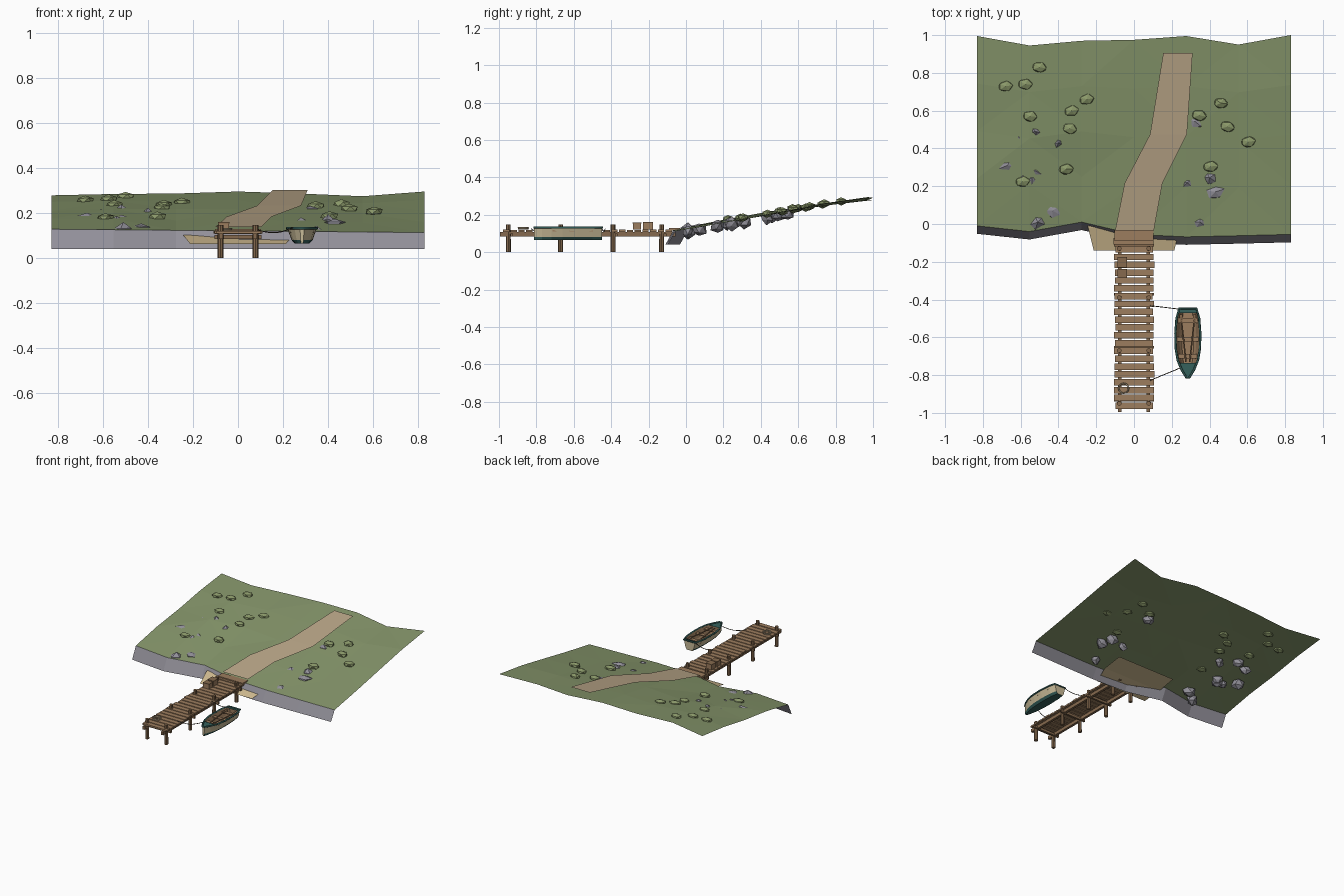
import bpy, bmesh, math, random
from mathutils import Vector, Matrix

random.seed(4)
if "Cube" in bpy.data.objects:
    bpy.data.objects.remove(bpy.data.objects["Cube"])


def material(name, hexcode):
    srgb = [int(hexcode[i:i + 2], 16) / 255 for i in (0, 2, 4)]
    col = [((c + .055) / 1.055) ** 2.4 for c in srgb] + [1]
    m = bpy.data.materials.new(name)
    m.use_nodes = True
    m.diffuse_color = col
    m.node_tree.nodes["Principled BSDF"].inputs["Base Color"].default_value = col
    return m


GRASS = material("grass green", "86966b")
STONE = material("stone grey", "918f98")
EARTH = material("path earth", "b9a688")
SAND = material("sand", "d2bd92")
PLANK = material("plank wood", "9c7d5e")
POST = material("post wood", "866a4e")
TEAL = material("boat teal", "35615c")
CREAM = material("boat cream", "c9bb98")
ROPE = material("rope dark", "4b4438")
BUSH = material("bush green", "8a9869")


def finish(bm, name, *mats):
    me = bpy.data.meshes.new(name)
    bm.to_mesh(me)
    bm.free()
    ob = bpy.data.objects.new(name, me)
    bpy.context.collection.objects.link(ob)
    for m in mats:
        me.materials.append(m)
    return ob


def box(name, center, size, mat):
    bm = bmesh.new()
    bmesh.ops.create_cube(bm, size=1, matrix=Matrix.Translation(center) @ Matrix.Diagonal((*size, 1)))
    return finish(bm, name, mat)


def loft(bm, rows):
    """Bridge rows of points with quads; returns the faces, row by row."""
    vs = [[bm.verts.new(p) for p in r] for r in rows]
    return [[bm.faces.new((a[i], a[i + 1], b[i + 1], b[i])) for i in range(len(a) - 1)]
            for a, b in zip(vs, vs[1:])]


def tube(name, pts, radius, mat, closed=False):
    cu = bpy.data.curves.new(name, "CURVE")
    cu.dimensions = "3D"
    cu.bevel_depth = radius
    cu.bevel_resolution = 1
    cu.use_fill_caps = True
    sp = cu.splines.new("POLY")
    sp.points.add(len(pts) - 1)
    for p, q in zip(sp.points, pts):
        p.co = (*q, 1)
    sp.use_cyclic_u = closed
    cu.materials.append(mat)
    ob = bpy.data.objects.new(name, cu)
    bpy.context.collection.objects.link(ob)
    return ob


def lerp_list(vals, t):
    t = min(max(t, 0), 1) * (len(vals) - 1)
    i = min(int(t), len(vals) - 2)
    return vals[i] + (vals[i + 1] - vals[i]) * (t - i)


# Sloping meadow with a stone bank along the shore
SHORE = [-.01, -.04, .01, -.055, -.068, -.062, -.055]
BACK = [.995, .945, .97, .975, .995, .95, 1.0]
BACK_DZ = [-.01, -.004, -.002, .007, -.002, -.014, .007]
SLOPE = [.12, .168, .212, .253, .288]


def ground(x, y):
    u = (x + .83) / 1.66
    y0, y1 = lerp_list(SHORE, u), lerp_list(BACK, u)
    t = (y - y0) / (y1 - y0)
    return lerp_list(SLOPE, t) + t * lerp_list(BACK_DZ, u) - (1 - t) * .009 * x


cols = range(7)
rows = []
for r in range(5):
    row = []
    for c in cols:
        x, t = -.83 + c * 1.66 / 6, r / 4
        y = SHORE[c] + (BACK[c] - SHORE[c]) * t
        rough = .007 if 0 < r < 4 and c not in (3, 4) else 0
        row.append((x, y, ground(x, y) + random.uniform(-rough, rough)))
    rows.append(row)
bm = bmesh.new()
loft(bm, rows)
bmesh.ops.triangulate(bm, faces=bm.faces[:])
finish(bm, "meadow", GRASS)
bm = bmesh.new()
loft(bm, [[(x, y - .042, .04) for x, y, z in rows[0]], rows[0]])
finish(bm, "stone_bank", STONE)

# Sand below the bank and the winding footpath
bm = bmesh.new()
loft(bm, [[(-w, y, z), (w, y, z)] for w, y, z in
          [(.213, -.14, .062), (.243, -.02, .1), (.24, .13, .125)]])
finish(bm, "sand_patch", SAND)
bm = bmesh.new()
loft(bm, [[(a, y, z), (b, y, z)] for a, b, y, z in
          [(-.1, .105, -.035, .138), (-.05, .15, .215, .183),
           (.085, .28, .475, .232), (.155, .31, .905, .302)]])
finish(bm, "footpath", EARTH)


# Half-buried rocks and low bushes
def lump(name, x, y, size, dz, jitter, mat):
    bm = bmesh.new()
    bmesh.ops.create_icosphere(bm, subdivisions=1, radius=1)
    for v in bm.verts:
        v.co *= random.uniform(1 - jitter, 1 + jitter)
    turn = Matrix.Rotation(random.uniform(-1, 1) * jitter * 4, 4, "Z")
    bm.transform(Matrix.Translation((x, y, ground(x, y) + dz)) @ turn @ Matrix.Diagonal((*size, 1)))
    finish(bm, name, mat)


ROCKS = [(-.61, .46), (-.52, .49), (-.4, .43), (-.67, .31), (-.52, .28), (-.59, .25), (-.54, .24),
         (-.43, .07), (-.51, .01), (.28, .22), (.43, .17), (.35, .01), (.32, .545), (.4, .245)]
for x, y in ROCKS:
    s = random.uniform(.85, 1.2)
    lump("rock", x, y, (.042 * s, .03 * s, .034 * s), -.02, .22, STONE)
BUSHES = [(-.68, .73), (-.575, .74), (-.5, .83), (-.55, .57), (-.33, .6), (-.25, .66), (-.34, .505),
          (-.36, .29), (-.59, .225), (.46, .64), (.345, .575), (.495, .515), (.605, .435), (.405, .305)]
for x, y in BUSHES:
    lump("bush", x, y, (.043, .031, .022), .004, .06, BUSH)

# Jetty: planks on two stringers, held by four pairs of posts
COUNT = 22
for i in range(COUNT):
    y = -.962 + i * .87 / (COUNT - 1)
    box("deck_plank", (random.uniform(-.003, .003), y, .114 + random.uniform(-.001, .001)),
        (random.uniform(.198, .214), .034, .012), PLANK)
box("threshold_plank", (0, -.062, .122), (.206, .058, .014), PLANK)
for side in (-1, 1):
    box("stringer", (side * .075, -.525, .096), (.018, .94, .024), POST)
for y in (-.95, -.67, -.39, -.13):
    box("cross_beam", (0, y + .018, .092), (.21, .014, .018), POST)
    for side in (-1, 1):
        bm = bmesh.new()
        bmesh.ops.create_cone(bm, cap_ends=True, segments=8, radius1=.0135, radius2=.0125, depth=.147,
                              matrix=Matrix.Translation((side * .078, y, .0735)))
        finish(bm, "post", POST)

# Crates and a coil of rope on the deck
for y, d, h in ((-.203, .052, .038), (-.262, .043, .036)):
    box("crate", (-.063, y, .12 + h / 2), (.047, d, h), PLANK)
    box("crate_lid", (-.063, y, .12 + h), (.05, d + .003, .005), POST)
for k in range(2):
    ring = [(-.055 + .026 * math.cos(a * math.tau / 12), -.87 + .026 * math.sin(a * math.tau / 12),
             .124 + .006 * k) for a in range(12)]
    tube("rope_coil", ring, .004, EARTH, True)

# Rowing boat: cream strakes, teal bottom, wooden lining
BX = .285
PLAN = [(-.448, .046), (-.5, .06), (-.58, .066), (-.66, .064), (-.72, .054), (-.77, .034), (-.812, .009)]
LEVELS = [(.132, 1), (.08, .72), (.064, .5)]


def half_width(y):
    for (a, wa), (b, wb) in zip(PLAN, PLAN[1:]):
        if b <= y <= a:
            return wa + (wb - wa) * (a - y) / (a - b)
    return PLAN[-1][1]


def section(y, w):
    left = [(BX - w * f, y, z) for z, f in LEVELS]
    right = [(BX + w * f, y, z) for z, f in reversed(LEVELS)]
    return left + right


bm = bmesh.new()
for strip in loft(bm, [section(y, w) for y, w in PLAN]):
    for i, f in enumerate(strip):
        f.material_index = 0 if i in (0, 4) else 1
for y, w in (PLAN[0], PLAN[-1]):
    bm.faces.new([bm.verts.new(p) for p in section(y, w)])
bmesh.ops.remove_doubles(bm, verts=bm.verts[:], dist=.0002)
bmesh.ops.recalc_face_normals(bm, faces=bm.faces[:])
if any(f.normal.z > .9 for f in bm.faces):
    bmesh.ops.reverse_faces(bm, faces=bm.faces[:])
hull = finish(bm, "boat_hull", CREAM, TEAL, PLANK, PLANK)
mod = hull.modifiers.new("lining", "SOLIDIFY")
mod.thickness = .004
mod.offset = -1
mod.material_offset = 2

outline = [(BX - w, y, .132) for y, w in PLAN] + [(BX + w, y, .132) for y, w in reversed(PLAN)]
tube("boat_gunwale", outline, .006, TEAL, True)
for name, ys in (("boat_foredeck", (-.735, -.77, -.812)), ("boat_stern_deck", (-.448, -.47))):
    bm = bmesh.new()
    loft(bm, [[(BX - half_width(y), y, .13), (BX + half_width(y), y, .13)] for y in ys])
    finish(bm, name, TEAL)
for y in (-.51, -.61, -.7):
    box("boat_bench", (BX, y, .115), (half_width(y) * 1.8, .026, .007), PLANK)
for side in (-1, 1):
    tube("oar", [(BX + side * .036, -.49, .122), (BX + side * .01, -.73, .122)], .004, POST)
    box("oar_blade", (BX + side * .035, -.502, .123), (.016, .045, .004), POST)


# Mooring lines with a little slack
def mooring(a, b):
    a, b = Vector(a), Vector(b)
    pts = [a.lerp(b, i / 8) - Vector((0, 0, .018 * math.sin(math.pi * i / 8))) for i in range(9)]
    tube("mooring_line", pts, .0022, ROPE)


mooring((.085, -.432, .125), (BX - .035, -.452, .135))
mooring((.085, -.828, .125), (BX - .04, -.762, .135))
